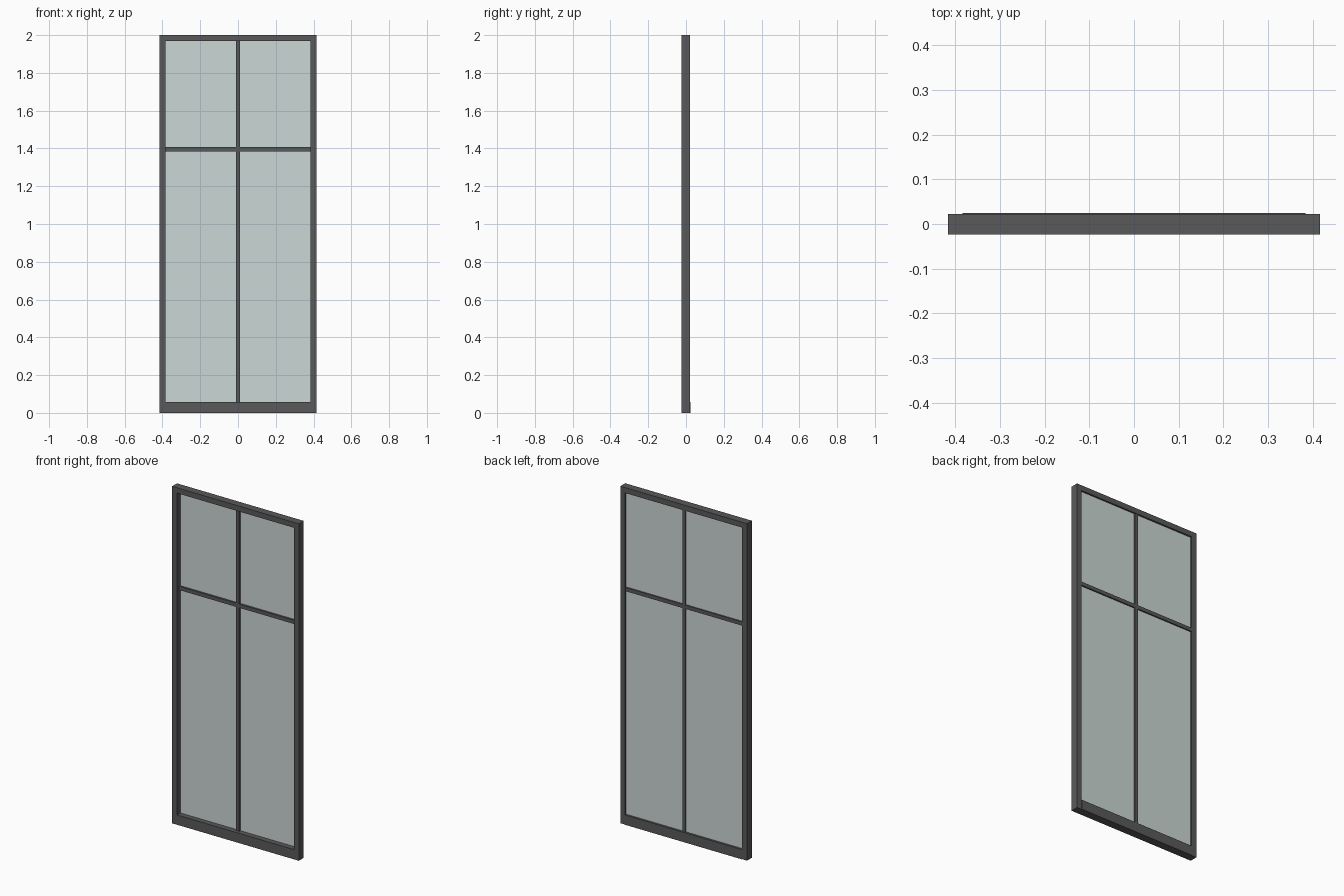
import bpy

if "Cube" in bpy.data.objects:
    bpy.data.objects.remove(bpy.data.objects["Cube"])

W, H = 0.416, 2.0            # half width, height
XI = 0.384                   # half width of the opening
Z0, Z1 = 0.058, 1.968        # opening bottom and top
YF, YB = -0.024, 0.022       # frame front and back


def material(name, color):
    m = bpy.data.materials.new(name)
    m.diffuse_color = color
    m.use_nodes = True
    m.node_tree.nodes["Principled BSDF"].inputs["Base Color"].default_value = m.diffuse_color
    return m


dark = material("dark_frame", (0.1, 0.1, 0.1, 1))
clear = material("clear_glass", (0.6, 0.68, 0.66, 0.4))


def box(name, x, y, z, mat):
    """Box from (min, max) ranges on each axis."""
    bpy.ops.mesh.primitive_cube_add(size=1)
    o = bpy.context.object
    o.name = name
    lo, hi = zip(x, y, z)
    for v in o.data.vertices:
        v.co = [hi[i] if v.co[i] > 0 else lo[i] for i in range(3)]
    o.data.materials.append(mat)
    return o


# Outer frame
box("left_stile", (-W, -XI), (YF, YB), (0, H), dark)
box("right_stile", (XI, W), (YF, YB), (0, H), dark)
box("top_rail", (-XI, XI), (YF, YB), (Z1, H), dark)
box("bottom_rail", (-XI, XI), (YF, 0.0245), (0, Z0), dark)

# Glazing bars, set back from the front
bar_y = (-0.003, 0.02)
zb0, zb1 = 1.385, 1.407
box("cross_bar", (-XI, XI), bar_y, (zb0, zb1), dark)
for name, z in (("lower_mullion", (Z0, zb0)), ("upper_mullion", (zb1, Z1))):
    box(name, (-0.01, 0.01), bar_y, z, dark)

# Four panes
for row, z in (("lower", (Z0, zb0)), ("upper", (zb1, Z1))):
    for side, x in (("left", (-XI, -0.01)), ("right", (0.01, XI))):
        box(f"{row}_{side}_pane", x, (0.008, 0.012), z, clear)
